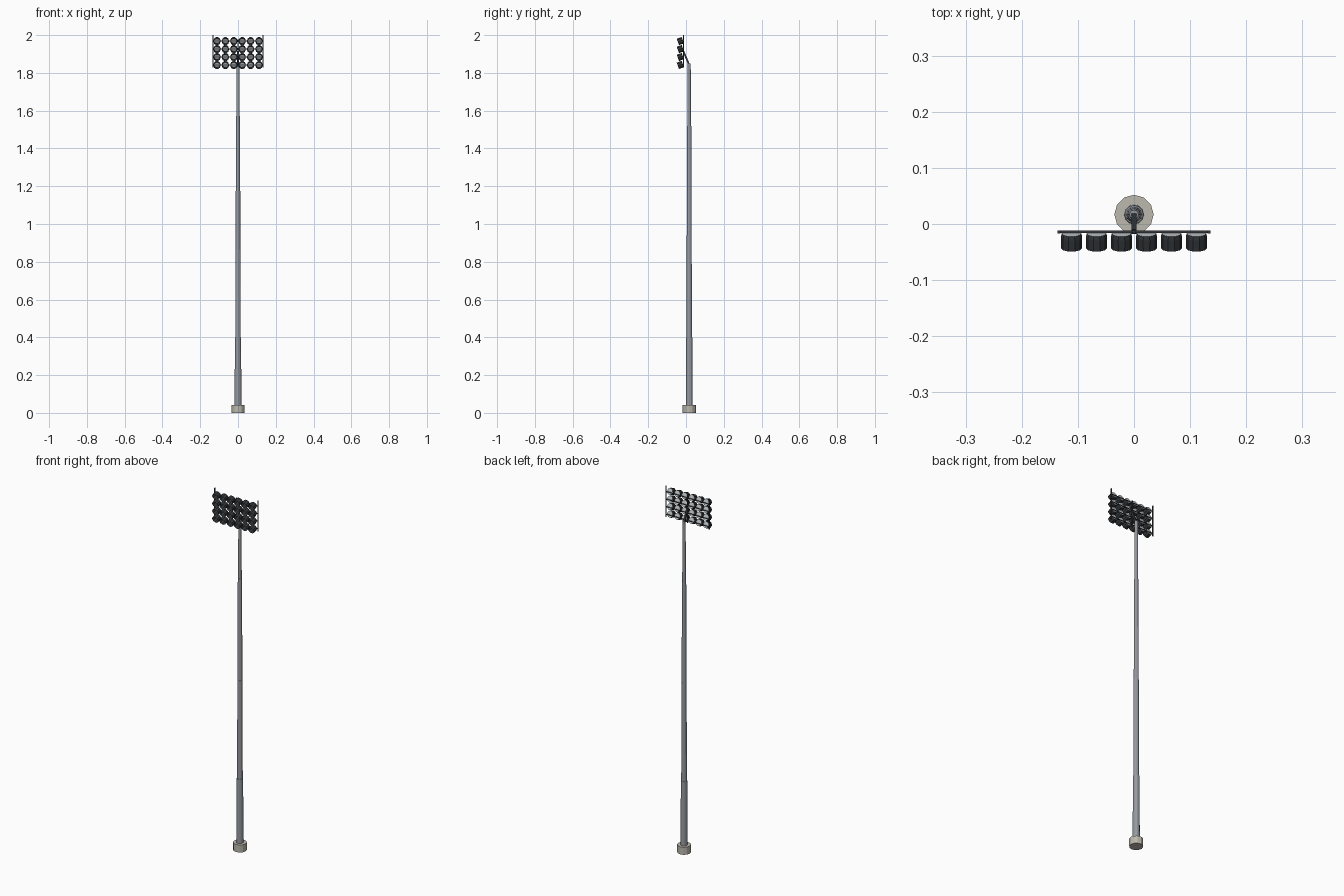
import bpy, bmesh, math
from mathutils import Matrix, Vector

if "Cube" in bpy.data.objects:
    bpy.data.objects.remove(bpy.data.objects["Cube"])


def material(name, rgb):
    m = bpy.data.materials.new(name)
    m.diffuse_color = (*rgb, 1)
    m.use_nodes = True
    m.node_tree.nodes["Principled BSDF"].inputs["Base Color"].default_value = m.diffuse_color
    return m


CONCRETE = material("concrete", (0.50, 0.48, 0.42))
STEEL = material("steel", (0.30, 0.32, 0.35))
DARK = material("dark_metal", (0.035, 0.04, 0.045))
GLASS = material("lamp_grey", (0.55, 0.58, 0.60))
POLE_Y = 0.017


def finish(bm, name, *mats):
    me = bpy.data.meshes.new(name)
    bm.to_mesh(me)
    bm.free()
    for m in mats:
        me.materials.append(m)
    ob = bpy.data.objects.new(name, me)
    bpy.context.collection.objects.link(ob)
    return ob


def frustum(bm, r1, r2, z1, z2, sides=12):
    bmesh.ops.create_cone(bm, cap_ends=True, segments=sides, radius1=r1, radius2=r2,
                          depth=z2 - z1,
                          matrix=Matrix.Translation((0, POLE_Y, (z1 + z2) / 2)))


def beam(bm, a, b, w):
    a, b = Vector(a), Vector(b)
    d = b - a
    rot = d.to_track_quat('Z', 'Y').to_matrix().to_4x4()
    bmesh.ops.create_cube(bm, size=1, matrix=Matrix.Translation((a + b) / 2) @ rot
                          @ Matrix.Diagonal((w, w, d.length, 1)))


# Concrete footing
bm = bmesh.new()
frustum(bm, 0.035, 0.035, 0, 0.042)
finish(bm, "footing", CONCRETE)

# Stepped, tapering pole
bm = bmesh.new()
for r1, r2, z1, z2 in [(0.018, 0.0165, 0.042, 0.40), (0.0145, 0.013, 0.40, 0.95),
                       (0.0125, 0.011, 0.95, 1.52), (0.0095, 0.008, 1.52, 1.85)]:
    frustum(bm, r1, r2, z1, z2)
finish(bm, "pole", STEEL)

# Rack: slanted arm, centre post, side bars and lamp rails
ROWS = [1.842 + 0.0422 * i for i in range(4)]
RACK_Y = -0.014
bm = bmesh.new()
beam(bm, (0, POLE_Y, 1.842), (0, RACK_Y, 1.915), 0.009)
beam(bm, (0, RACK_Y, 1.83), (0, RACK_Y, 1.98), 0.005)
for x in (-0.1335, 0.1335):
    beam(bm, (x, RACK_Y, 1.828), (x, RACK_Y, 2.0), 0.005)
for z in ROWS:
    beam(bm, (-0.1335, RACK_Y, z), (0.1335, RACK_Y, z), 0.004)
finish(bm, "lamp_rack", DARK)

# Floodlights: open dark shades with pale backs, tilted down
SIDES, LENGTH = 10, 0.028
TILT = Matrix.Rotation(math.radians(90 + 20), 4, 'X')
bm = bmesh.new()
for z in ROWS:
    for i in range(6):
        place = Matrix.Translation(((i - 2.5) * 0.0445, -0.030, z)) @ TILT
        rings = []
        for r, h in [(0.0175, -LENGTH / 2), (0.019, -LENGTH / 4), (0.0185, LENGTH / 2)]:
            rings.append([bm.verts.new(place @ Vector((r * math.cos(k * math.tau / SIDES),
                                                       r * math.sin(k * math.tau / SIDES), h)))
                          for k in range(SIDES)])
        for lo, hi in zip(rings, rings[1:]):
            for k in range(SIDES):
                n = (k + 1) % SIDES
                bm.faces.new((lo[k], lo[n], hi[n], hi[k]))
        bm.faces.new(rings[0][::-1]).material_index = 1
finish(bm, "floodlights", DARK, GLASS)
